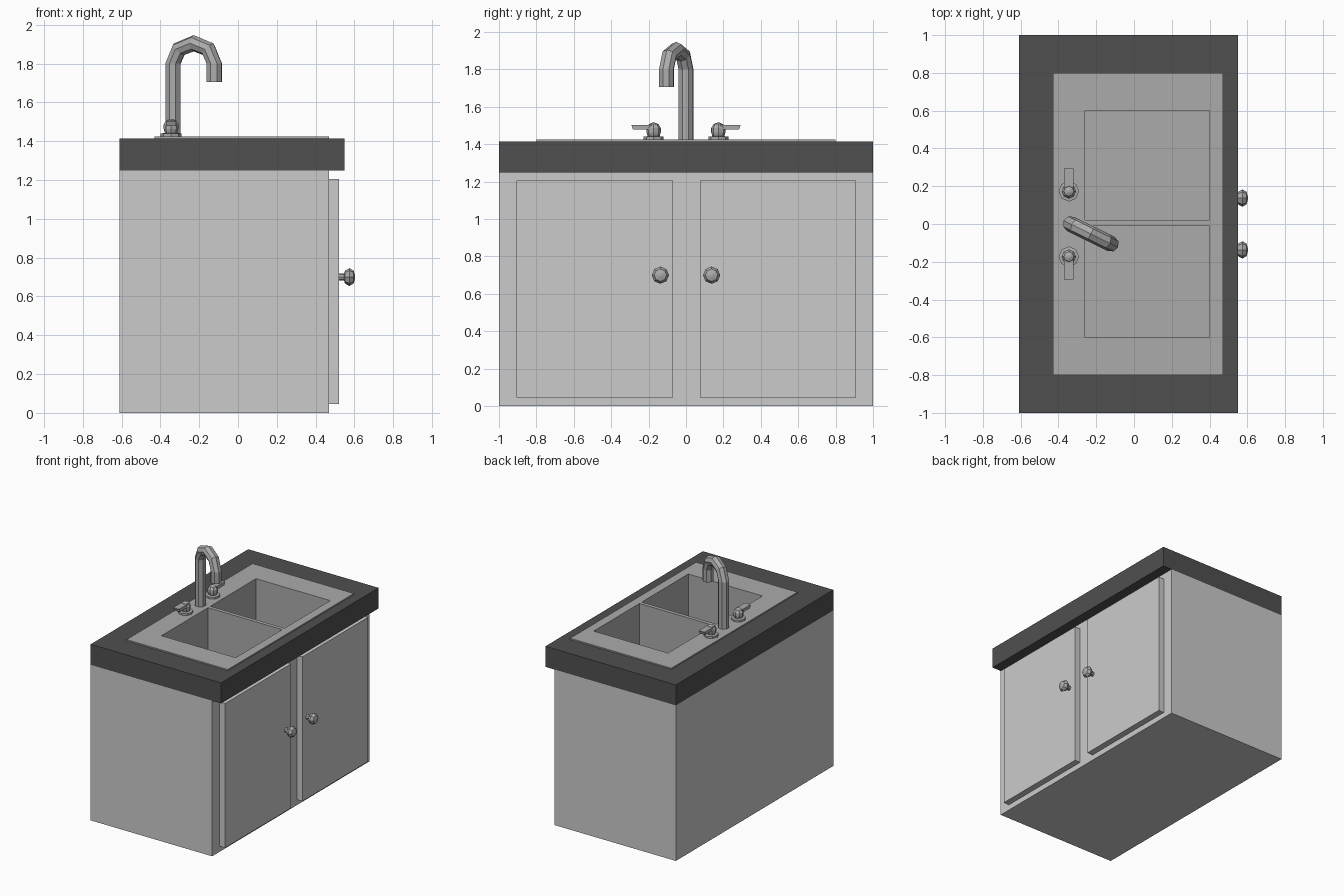
import bpy, bmesh
from math import sin, cos, pi
from mathutils import Vector

if "Cube" in bpy.data.objects:
    bpy.data.objects.remove(bpy.data.objects["Cube"])

X, Y, Z = Vector((1, 0, 0)), Vector((0, 1, 0)), Vector((0, 0, 1))


def material(name, v):
    m = bpy.data.materials.new(name)
    m.diffuse_color = (v, v, v, 1)
    m.use_nodes = True
    m.node_tree.nodes["Principled BSDF"].inputs["Base Color"].default_value = m.diffuse_color
    return m


STONE = material("dark_stone", 0.08)
STEEL = material("steel", 0.41)


def finish(name, bm, mat=None, recalc=True):
    if recalc:
        bmesh.ops.recalc_face_normals(bm, faces=bm.faces)
    me = bpy.data.meshes.new(name)
    bm.to_mesh(me)
    bm.free()
    ob = bpy.data.objects.new(name, me)
    bpy.context.collection.objects.link(ob)
    if mat:
        me.materials.append(mat)
    return ob


def box(name, lo, hi, mat=None, open_top=False):
    lo, hi = Vector(lo), Vector(hi)
    bm = bmesh.new()
    bmesh.ops.create_cube(bm, size=1)
    for v in bm.verts:
        v.co = (lo + hi) / 2 + v.co * (hi - lo)
    if open_top:
        top = [f for f in bm.faces if f.normal.z > 0.9]
        bmesh.ops.delete(bm, geom=top, context='FACES_ONLY')
    return finish(name, bm, mat, not open_top)


def skin(name, rings, mat, sides=8):
    """Skin octagonal rings given as (centre, axis u, axis v, radius)."""
    bm = bmesh.new()
    loops = []
    for c, u, v, r in rings:
        angles = [2 * pi * i / sides for i in range(sides)]
        loops.append([bm.verts.new(c + r * (cos(a) * u + sin(a) * v)) for a in angles])
    for a, b in zip(loops, loops[1:]):
        for i in range(sides):
            j = (i + 1) % sides
            bm.faces.new((a[i], a[j], b[j], b[i]))
    bm.faces.new(loops[0])
    bm.faces.new(loops[-1])
    return finish(name, bm, mat)


def lathe(name, origin, axis, u, v, profile, mat):
    return skin(name, [(Vector(origin) + h * axis, u, v, r) for r, h in profile], mat)


# Cabinet carcass and doors
box("cabinet", (-0.61, -1, 0), (0.47, 1, 1.25), open_top=True)
box("door_left", (0.47, -0.905, 0.045), (0.52, -0.07, 1.205))
box("door_right", (0.47, 0.075, 0.045), (0.52, 0.91, 1.205))

# Door knobs
KNOB = [(0.018, 0.515), (0.018, 0.547), (0.033, 0.551), (0.046, 0.574),
        (0.033, 0.596), (0.008, 0.603)]
for side, y in (("left", -0.137), ("right", 0.137)):
    lathe("knob_" + side, (0, y, 0.70), X, Y, Z, KNOB, STEEL)

# Countertop with an opening for the sink
counter = box("countertop", (-0.61, -1, 1.25), (0.55, 1, 1.415), STONE)
cutter = box("sink_opening_cutter", (-0.30, -0.64, 1.1), (0.43, 0.64, 1.6))
cutter.hide_render = True
cutter.hide_viewport = True
cut = counter.modifiers.new("opening", 'BOOLEAN')
cut.object = cutter
cut.operation = 'DIFFERENCE'
cut.solver = 'EXACT'

# Double-bowl sink: grid plate with two cells pushed down and a thin rim
xs, ys, top = (-0.43, -0.26, 0.40, 0.47), (-0.8, -0.6, -0.01, 0.02, 0.6, 0.8), 1.425
bm = bmesh.new()
grid = [[bm.verts.new((x, y, top)) for y in ys] for x in xs]
cells = {}
for i in range(len(xs) - 1):
    for j in range(len(ys) - 1):
        cells[i, j] = bm.faces.new((grid[i][j], grid[i + 1][j],
                                    grid[i + 1][j + 1], grid[i][j + 1]))
rim = [e for e in bm.edges if e.is_boundary]
skirt = bmesh.ops.extrude_edge_only(bm, edges=rim)["geom"]
for v in skirt:
    if isinstance(v, bmesh.types.BMVert):
        v.co.z = 1.412
bowls = bmesh.ops.extrude_discrete_faces(bm, faces=[cells[1, 1], cells[1, 3]])["faces"]
for f in bowls:
    for v in f.verts:
        v.co.z = top - 0.5
bmesh.ops.remove_doubles(bm, verts=bm.verts, dist=1e-5)
finish("sink", bm, STEEL, recalc=False)

# Gooseneck faucet, swung slightly to one side
base, tip = Vector((-0.335, 0, 0)), Vector((-0.122, -0.105, 0))
d = (tip - base).normalized()
side = Z.cross(d)
mid, R = (base + tip) / 2, (tip - base).length / 2
rings = [(base + Z * 1.42, -d, side, 0.042)]
for k in range(5):
    a = pi - k * pi / 4
    out = cos(a) * d + sin(a) * Z
    c = mid + R * cos(a) * d + (1.80 + 0.105 * sin(a)) * Z
    rings.append((c, out, side, 0.042))
rings.append((tip + Z * 1.705, d, side, 0.042))
skin("faucet", rings, STEEL)

# Tap handles: flange, ball and flat lever
TAP = [(0.054, 1.42), (0.054, 1.44), (0.032, 1.443), (0.038, 1.463),
       (0.038, 1.487), (0.026, 1.507), (0.008, 1.515)]
for name, s in (("left", -1), ("right", 1)):
    lathe("tap_" + name, (-0.345, 0.173 * s, 0), Z, X, Y, TAP, STEEL)
    y0, y1 = sorted((0.173 * s, 0.293 * s))
    lever = box("tap_lever_" + name, (-0.371, y0, 1.478), (-0.319, y1, 1.504), STEEL)
    for v in lever.data.vertices:
        if abs(v.co.y) > 0.28 and v.co.z < 1.49:
            v.co.y -= 0.01 * s
